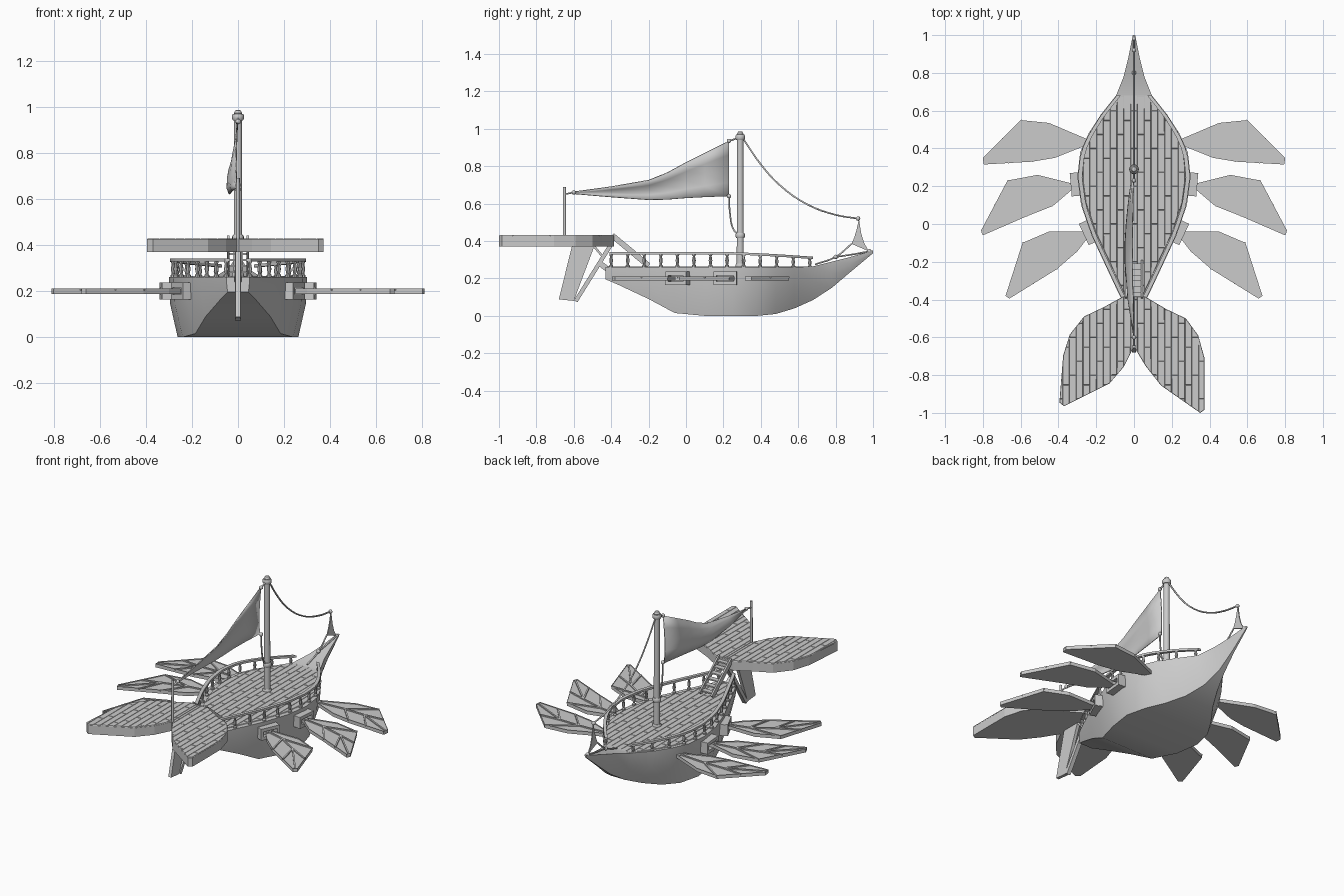
import bpy, bmesh, math
from mathutils import Vector

if "Cube" in bpy.data.objects:
    bpy.data.objects.remove(bpy.data.objects["Cube"])

V = Vector


def finish(name, bm, smooth=None):
    bmesh.ops.recalc_face_normals(bm, faces=bm.faces)
    me = bpy.data.meshes.new(name)
    bm.to_mesh(me)
    bm.free()
    ob = bpy.data.objects.new(name, me)
    bpy.context.collection.objects.link(ob)
    if smooth:
        bpy.ops.object.select_all(action='DESELECT')
        ob.select_set(True)
        bpy.context.view_layer.objects.active = ob
        bpy.ops.object.shade_smooth_by_angle(angle=math.radians(smooth))
    return ob


def loft(name, rings, closed=True, smooth=None):
    bm = bmesh.new()
    vs = [[bm.verts.new(p) for p in r] for r in rings]
    n = len(rings[0])
    for a, b in zip(vs, vs[1:]):
        for i in range(n if closed else n - 1):
            j = (i + 1) % n
            bm.faces.new((a[i], a[j], b[j], b[i]))
    if closed:
        bm.faces.new(vs[0])
        bm.faces.new(vs[-1])
    return finish(name, bm, smooth)


def lathe(name, x, y, profile, n=12):
    return loft(name, [[(x + r * math.cos(2 * math.pi * i / n), y + r * math.sin(2 * math.pi * i / n), z)
                        for i in range(n)] for r, z in profile], smooth=40)


def bar(name, p, q, w, h):
    # rectangular beam from p to q, w across, h in the other direction
    p, q = V(p), V(q)
    d = (q - p).normalized()
    side = d.cross(V((0, 0, 1)))
    side = side.normalized() if side.length > 1e-4 else V((1, 0, 0))
    up = side.cross(d)
    s, u = side * w / 2, up * h / 2
    return loft(name, [[c + s + u, c - s + u, c - s - u, c + s - u] for c in (p, q)])


def rope(name, pts, r=.005):
    cu = bpy.data.curves.new(name, 'CURVE')
    cu.dimensions = '3D'
    cu.bevel_depth, cu.bevel_resolution, cu.use_fill_caps = r, 1, True
    sp = cu.splines.new('BEZIER')
    sp.bezier_points.add(len(pts) - 1)
    for b, p in zip(sp.bezier_points, pts):
        b.co = p
        b.handle_left_type = b.handle_right_type = 'AUTO'
    sp.resolution_u = 4
    bpy.context.collection.objects.link(bpy.data.objects.new(name, cu))


def knob(name, p, r=.012):
    bm = bmesh.new()
    bmesh.ops.create_icosphere(bm, subdivisions=2, radius=r)
    bmesh.ops.translate(bm, verts=bm.verts, vec=p)
    finish(name, bm, 60)


def slab(name, pts, z0, z1, inset=0, sink=0):
    bm = bmesh.new()
    lo = [bm.verts.new((x, y, z0)) for x, y in pts]
    hi = [bm.verts.new((x, y, z1)) for x, y in pts]
    bm.faces.new(lo)
    top = bm.faces.new(hi)
    for i in range(len(pts)):
        j = (i + 1) % len(pts)
        bm.faces.new((lo[i], lo[j], hi[j], hi[i]))
    if inset:
        bmesh.ops.inset_region(bm, faces=[top], thickness=inset)
        bmesh.ops.translate(bm, verts=top.verts, vec=(0, 0, -sink))
    return finish(name, bm)


def planks(name, pts, z, width=.036, length=.2):
    # outline cut into strips, strips cut at staggered joints, each plank raised
    bm = bmesh.new()
    bm.faces.new([bm.verts.new((x, y, z)) for x, y in pts])

    def cut(faces, co, no):
        g = set(faces)
        for f in faces:
            g.update(f.edges)
            g.update(f.verts)
        bmesh.ops.bisect_plane(bm, geom=list(g), plane_co=co, plane_no=no)
    for k in range(-14, 15):
        cut(bm.faces[:], ((k + .5) * width, 0, 0), (1, 0, 0))
    bmesh.ops.split_edges(bm, edges=bm.edges[:])
    for m in range(-12, 13):
        for odd in (0, 1, 2):
            fs = [f for f in bm.faces if round(f.calc_center_bounds().x / width) % 3 == odd]
            if fs:
                cut(fs, (0, (m + odd * .37) * length, 0), (0, 1, 0))
    bmesh.ops.recalc_face_normals(bm, faces=bm.faces)
    for f in bm.faces:
        if f.normal.z < 0:
            f.normal_flip()
    bmesh.ops.inset_individual(bm, faces=bm.faces[:], thickness=.0025, depth=.004)
    finish(name, bm)


# hull stations: y, top half width, top z, bottom half width, bottom z
ST = [(-.43, .05, .26, .045, .195), (-.36, .085, .26, .075, .165), (-.2, .16, .26, .14, .09),
      (-.06, .225, .26, .185, .015), (.1, .28, .26, .24, 0), (.25, .30, .26, .262, 0),
      (.38, .285, .26, .23, 0), (.48, .24, .26, .17, .01), (.58, .175, .26, .1, .04),
      (.68, .095, .265, .05, .085), (.78, .055, .29, .02, .15), (.88, .03, .315, .008, .235),
      (1.0, .006, .35, .003, .335)]


def width(y):
    for a, b in zip(ST, ST[1:]):
        if y <= b[0]:
            return a[1] + (b[1] - a[1]) * (y - a[0]) / (b[0] - a[0])


rings = []
for y, wt, zt, wb, zb in ST:
    half = [(wt, zt), (wb + (wt - wb) * .85, zb + (zt - zb) * .55), (wb, zb)]
    rings.append([(x, y, z) for x, z in half] + [(-x, y, z) for x, z in reversed(half)])
loft('hull', rings, smooth=28)

# planked main deck
edge = [(s[1] - .025, s[0] + .01) for s in ST[:10]]
planks('deck_planks', edge + [(-x, y) for x, y in reversed(edge)], .261)

# railing with turned balusters
rail_z = lambda y: .335 - .025 * max(0, (y - .2) / .48) ** 1.5
for s in (1, -1):
    path = [(s * (width(y) - .014), y) for y in [-.41 + 1.09 * i / 20 for i in range(21)]]
    loft('rail', [[(x - .011, y, rail_z(y) - .007), (x + .011, y, rail_z(y) - .007),
                   (x + .011, y, rail_z(y) + .006), (x - .011, y, rail_z(y) + .006)] for x, y in path])
    for i in range(13):
        y = -.4 + i * .0885
        h = rail_z(y) - .26
        lathe('baluster', s * (width(y) - .014), y,
              [(r, .258 + h * t) for r, t in ((.011, 0), (.011, .15), (.006, .22), (.01, .5),
                                              (.006, .8), (.01, .9), (.01, .98))], 8)

# mast with collars and cap
lathe('mast', 0, .29, [(.019, .25), (.017, .96)], 16)
for z, r in ((.265, .026), (.43, .025), (.955, .026)):
    lathe('mast_collar', 0, .29, [(r - .004, z - .014), (r, z - .007), (r, z + .007), (r - .004, z + .014)], 16)
lathe('mast_cap', 0, .29, [(.014, .96), (.018, .972), (.012, .984), (.003, .986)], 16)

# main sail, bellied to one side
TOP = [(.23, .935), (.1, .87), (0, .82), (-.1, .765), (-.2, .725), (-.4, .69), (-.6, .663)]
BOT = [(.23, .64), (.1, .635), (0, .63), (-.1, .622), (-.2, .62), (-.4, .635), (-.6, .652)]


def thin(ob, t):
    m = ob.modifiers.new('thickness', 'SOLIDIFY')
    m.thickness, m.offset = t, 0


rows = []
for (y, zt), (yb, zb) in zip(TOP, BOT):
    t = (.23 - y) / .83
    b = -.012 * (1 - t) - .035 * math.sin(math.pi * t)
    rows.append([(b * k, y, zb + (zt - zb) * u)
                 for u, k in ((0, .9), (.25, 1.15), (.5, 1.1), (.75, .7), (1, .2))])
thin(loft('main_sail', rows, closed=False, smooth=60), .006)

# small bow sail
A = [(.925, .52), (.912, .46), (.9, .42), (.885, .385)]
B = [(.925, .515), (.937, .44), (.952, .39), (.978, .345)]
thin(loft('bow_sail', [[(0, *a), (0, *b)] for a, b in zip(A, B)], closed=False), .006)

# rigging
rope('stay_rope', [(0, .3, .955), (0, .4, .81), (0, .5, .7), (0, .65, .595), (0, .8, .54), (0, .92, .52)])
rope('sheet_rope', [(0, .23, .64), (0, .235, .55), (0, .255, .46), (0, .285, .43)])
rope('halyard', [(0, .23, .935), (0, .26, .945), (0, .285, .955)])
rope('tail_rope', [(0, -.6, .66), (0, -.65, .65)])
rope('bow_rope', [(0, .69, .275), (0, .8, .315), (0, .885, .385)])
rope('bow_foot_rope', [(0, .8, .315), (0, .9, .33), (0, .98, .345)])
for y, z in ((.23, .64), (.23, .935), (-.6, .66), (.92, .52), (.8, .315), (.98, .345)):
    knob('rope_knob', (0, y, z))

# tail fin platform, two lobes
LOBES = {'right': [(0, -.385), (.06, -.385), (.17, -.45), (.275, -.5), (.34, -.59), (.372, -.705), (.372, -.985),
                   (.35, -1.0), (.143, -.855), (.06, -.75), (0, -.65)],
         'left': [(0, -.385), (-.06, -.385), (-.16, -.44), (-.265, -.49), (-.34, -.585), (-.375, -.695),
                  (-.395, -.945), (-.37, -.965), (-.13, -.845), (-.053, -.755), (0, -.65)]}
for n, pts in LOBES.items():
    slab(n + '_tail_lobe', pts, .37, .426)
    planks(n + '_tail_planks', pts, .427)
lathe('tail_pole', 0, -.65, [(.009, .37), (.008, .69)], 10)

# stairs from the deck to the tail
for s in (1, -1):
    bar('stair_side', (s * .042, -.2, .268), (s * .042, -.395, .43), .01, .03)
for i in range(6):
    t = (i + .5) / 6
    y, z = -.21 - .18 * t, .27 + .155 * t
    bar('stair_tread', (-.042, y, z), (.042, y, z), .032, .008)

# rudder blade, its sloping post and braces
prof = [(-.61, .372), (-.68, .088), (-.6, .08), (-.49, .372)]
loft('rudder_blade', [[(x, y, z) for y, z in prof] for x in (-.01, .01)])
bar('rudder_post', (0, -.405, .375), (0, -.59, .078), .026, .022)
bar('rudder_brace', (0, -.49, .37), (0, -.44, .31), .016, .012)
bar('rudder_mount', (0, -.42, .25), (0, -.46, .28), .03, .03)

# swimming fins on both sides, with mounting frames
FINS = [[(.25, .45), (.45, .535), (.6, .55), (.8, .35), (.795, .315), (.54, .33), (.42, .35), (.27, .41)],
        [(.33, .215), (.51, .26), (.67, .23), (.81, -.035), (.80, -.06), (.57, .04), (.43, .095), (.33, .18)],
        [(.26, -.04), (.45, -.04), (.59, -.1), (.68, -.38), (.66, -.395), (.41, -.24), (.3, -.145), (.25, -.08)]]
FRAMES = [None, (.31, .21, -5), (.243, -.045, -25)]
for s in (1, -1):
    for pts, fr in zip(FINS, FRAMES):
        p = [(s * x, y) for x, y in pts]
        slab('side_fin', p, .188, .21, .012, .007)
        mid = lambda i, j, k=.5: V(((p[i][0] * (1 - k) + p[j][0] * k), (p[i][1] * (1 - k) + p[j][1] * k), .206))
        a, b, c, d = mid(0, 7), mid(1, 6), mid(2, 5), mid(3, 4)
        for q, r in ((a, b), (b, c), (c, d), (b, mid(2, 2)), (b, mid(5, 5)),
                     (c, mid(2, 3)), (c, mid(5, 4))):
            bar('fin_rib', q, r, .009, .008)
        inner = V((a.x - s * .07, a.y + (.0 if fr is None else .01), .199))
        bar('fin_root', inner, (a.x + s * .01, a.y, .199), .04, .02)
        if fr:
            x, y, ang = fr
            t = math.radians(ang)
            along = V((-math.sin(t) * s, math.cos(t), 0))
            ctr = V((s * x, y, .2))
            for e in (-.026, .026):
                o = V((0, 0, e))
                bar('frame_beam', ctr - along * .06 + o, ctr + along * .06 + o, .05, .02)
            for e in (-1, 1):
                bar('frame_end', ctr + along * e * .045, ctr + along * e * .062, .05, .07)
